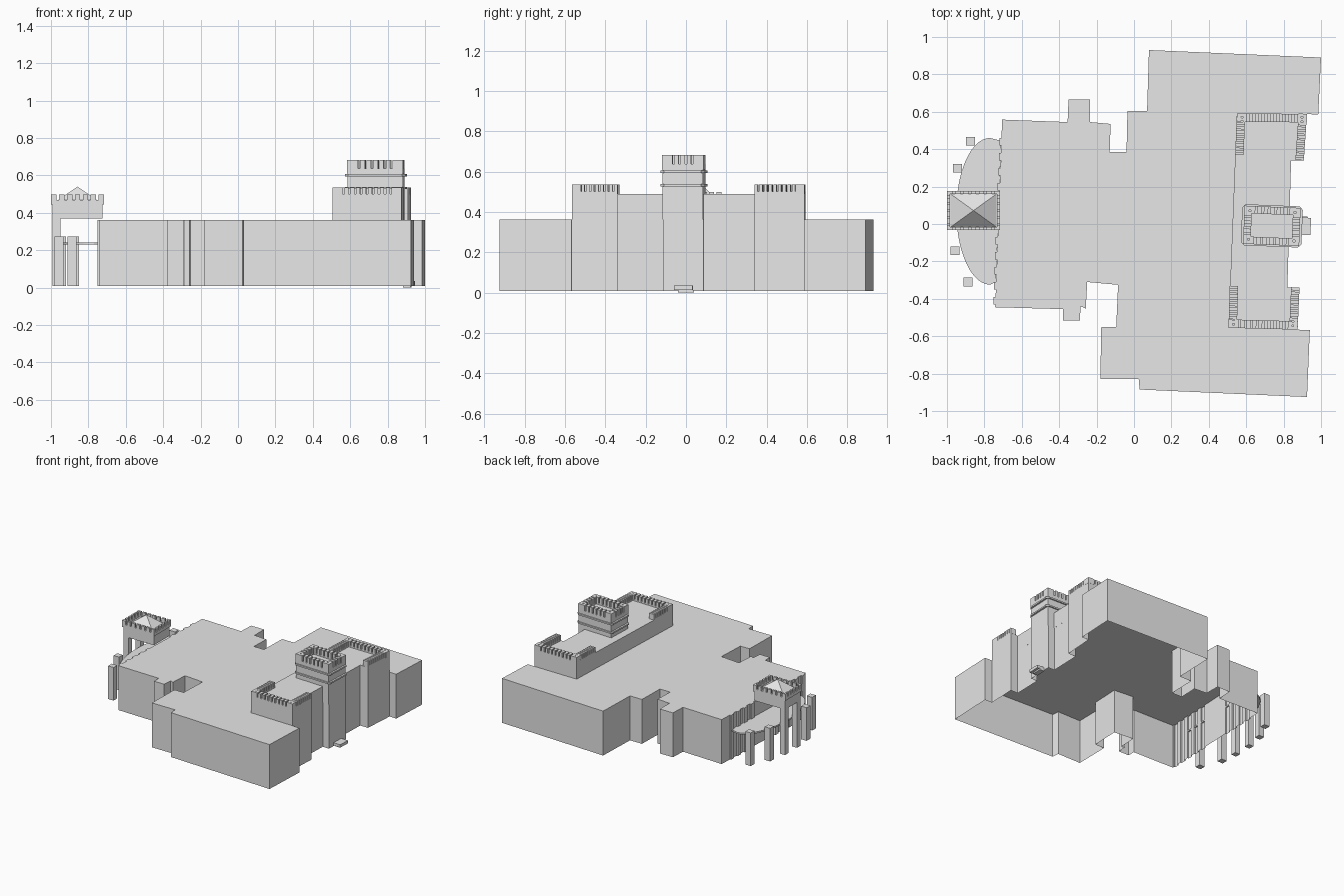
import bpy, bmesh, math
from mathutils import Vector, Matrix

if "Cube" in bpy.data.objects:
    bpy.data.objects.remove(bpy.data.objects["Cube"])

stone = bpy.data.materials.new("light grey stone")
stone.diffuse_color = (0.8, 0.8, 0.8, 1)
stone.use_nodes = True
stone.node_tree.nodes["Principled BSDF"].inputs["Base Color"].default_value = stone.diffuse_color
TILT = math.radians(-2.3)          # the plan is turned slightly off the grid


def finish(name, bm):
    bmesh.ops.recalc_face_normals(bm, faces=bm.faces)
    me = bpy.data.meshes.new(name)
    bm.to_mesh(me)
    bm.free()
    me.materials.append(stone)
    ob = bpy.data.objects.new(name, me)
    bpy.context.collection.objects.link(ob)
    return ob


def add_prism(bm, pts, z0, z1, floor=True):
    """Upright prism over a plan; floor=False leaves the underside open."""
    low = [bm.verts.new((x, y, z0)) for x, y in pts]
    high = [bm.verts.new((x, y, z1)) for x, y in pts]
    for i in range(len(pts)):
        j = (i + 1) % len(pts)
        bm.faces.new((low[i], low[j], high[j], high[i]))
    bm.faces.new(high)
    if floor:
        bm.faces.new(low[::-1])


def prism(name, pts, z0, z1, floor=True):
    bm = bmesh.new()
    add_prism(bm, pts, z0, z1, floor)
    return finish(name, bm)


def rect(cx, cy, hx, hy, cut=0.0, rot=0.0):
    """Rectangle, optionally with cut corners, turned about its centre."""
    if cut:
        p = [(hx, -hy + cut), (hx, hy - cut), (hx - cut, hy), (cut - hx, hy),
             (-hx, hy - cut), (-hx, cut - hy), (cut - hx, -hy), (hx - cut, -hy)]
    else:
        p = [(hx, -hy), (hx, hy), (-hx, hy), (-hx, -hy)]
    c, s = math.cos(rot), math.sin(rot)
    return [(cx + x * c - y * s, cy + x * s + y * c) for x, y in p]


def battlement(name, path, inward, depth, pitches, z0, zw, z1, fill=0.68):
    """Low wall (z0-zw) with teeth (zw-z1) along a path, built to the side of 'inward'.
    pitches = tooth spacing for runs along x and along y."""
    bm = bmesh.new()
    for a, b in zip(path, path[1:]):
        a, b = Vector(a), Vector(b)
        d = (b - a).normalized()
        n = Vector((-d.y, d.x))
        if n.dot(Vector(inward) - a) < 0:
            n = -n
        n *= depth
        if zw > z0:
            add_prism(bm, [a, b, b + n, a + n], z0, zw)
        length = (b - a).length
        count = max(2, round(length / pitches[abs(d.y) > abs(d.x)]))
        step = length / (count - 1 + fill)
        for i in range(count):
            p = a + d * step * i
            q = p + d * step * fill
            add_prism(bm, [p, q, q + n, p + n], zw, z1)
    return finish(name, bm)


# Rear wall with shallow pilasters, running from south to north
rear = []
for y in (-0.41, -0.33, -0.25, -0.17, -0.09, 0.2, 0.28, 0.36, 0.44):
    x = -0.742 + (y + 0.44) * 0.038
    rear += [(x, y - 0.02), (x - 0.011, y - 0.02), (x - 0.011, y + 0.02), (x, y + 0.02)]

# Main building: one open-bottomed shell with wings, courtyards, bays and tower foot
footprint = [
    (0.08, 0.93), (1.0, 0.89), (0.985, 0.585), (0.925, 0.588), (0.908, 0.34), (0.84, 0.34),
    (0.832, 0.09), (0.889, 0.088), (0.881, -0.115), (0.826, -0.112),
    (0.82, -0.34), (0.885, -0.34), (0.875, -0.565), (0.94, -0.568), (0.925, -0.925),
    (0.03, -0.885), (0.025, -0.828), (-0.18, -0.828), (-0.175, -0.55), (-0.095, -0.55),
    (-0.085, -0.325), (-0.25, -0.31), (-0.258, -0.452), (-0.285, -0.44), (-0.29, -0.515),
    (-0.38, -0.515), (-0.38, -0.455), (-0.743, -0.445)] + rear + [
    (-0.705, 0.558), (-0.355, 0.545), (-0.35, 0.665), (-0.235, 0.665), (-0.235, 0.545),
    (-0.125, 0.535), (-0.13, 0.385), (-0.04, 0.385), (-0.035, 0.605), (0.07, 0.605)]
prism("main_building", footprint, 0.008, 0.362, floor=False)

# Raised entrance block with two flanking towers
prism("raised_front_block", [
    (0.55, 0.592), (0.925, 0.588), (0.908, 0.34), (0.84, 0.34), (0.82, -0.34),
    (0.885, -0.34), (0.875, -0.565), (0.505, -0.555)], 0.362, 0.49, floor=False)
battlement("north_tower_battlement",
           [(0.541, 0.37), (0.55, 0.592), (0.925, 0.588), (0.908, 0.34)],
           (0.73, 0.45), 0.045, (0.031, 0.023), 0.49, 0.5, 0.535)
battlement("south_tower_battlement",
           [(0.512, -0.33), (0.505, -0.555), (0.875, -0.565), (0.885, -0.34)],
           (0.7, -0.42), 0.045, (0.031, 0.023), 0.49, 0.5, 0.535)

# Central tower with string courses and battlement
cx, cy = 0.737, -0.01
prism("central_tower", rect(cx, cy, 0.148, 0.1, 0, TILT), 0.362, 0.628, floor=False)
for k, z in enumerate((0.532, 0.6)):
    prism("tower_band_%d" % (k + 1), rect(cx, cy, 0.162, 0.11, 0.018, TILT), z - 0.006, z + 0.006)
ring = rect(cx, cy, 0.15, 0.102, 0, TILT)
battlement("central_tower_battlement", ring + ring[:1], (cx, cy), 0.04, (0.035, 0.03),
           0.61, 0.637, 0.682)

# Entrance steps
prism("entrance_step", rect(0.905, 0.0, 0.02, 0.04, rot=TILT), 0.0, 0.012)
prism("entrance_threshold", rect(0.915, -0.012, 0.03, 0.046, rot=TILT), 0.012, 0.035)

# Rear gate pavilion: two legs, box, battlement and pyramid roof
gx, gy, hx, hy = -0.858, 0.072, 0.134, 0.098
for side, y in (("south", gy - hy + 0.022), ("north", gy + hy - 0.022)):
    prism("gate_leg_" + side, rect(gx - hx + 0.022, y, 0.022, 0.022), 0.008, 0.37)
prism("gate_box", rect(gx, gy, hx, hy), 0.37, 0.455)
ring = rect(gx, gy, hx + 0.008, hy + 0.007)
battlement("gate_battlement", ring + ring[:1], (gx, gy), 0.016, (0.04, 0.036),
           0.445, 0.468, 0.498)
bm = bmesh.new()
bmesh.ops.create_cone(bm, cap_ends=True, segments=4, radius1=math.sqrt(0.5), radius2=0, depth=1,
                      matrix=Matrix.Translation((gx, gy, 0.497))
                      @ Matrix.Diagonal((0.25, 0.18, 0.086, 1))
                      @ Matrix.Rotation(math.pi / 4, 4, 'Z'))
finish("gate_roof", bm)

# Half-oval canopy and its free-standing posts
arc = [(-0.77 - 0.18 * math.sin(t), 0.068 + 0.392 * math.cos(t))
       for t in (math.pi * i / 28 for i in range(29))]
prism("canopy", arc + [(-0.738, -0.31), (-0.71, 0.445)], 0.23, 0.242)
for i, (x, y) in enumerate(((-0.873, 0.443), (-0.943, 0.298), (-0.957, -0.142), (-0.888, -0.31))):
    prism("canopy_post_%d" % (i + 1), rect(x, y, 0.024, 0.023), 0.008, 0.272)
